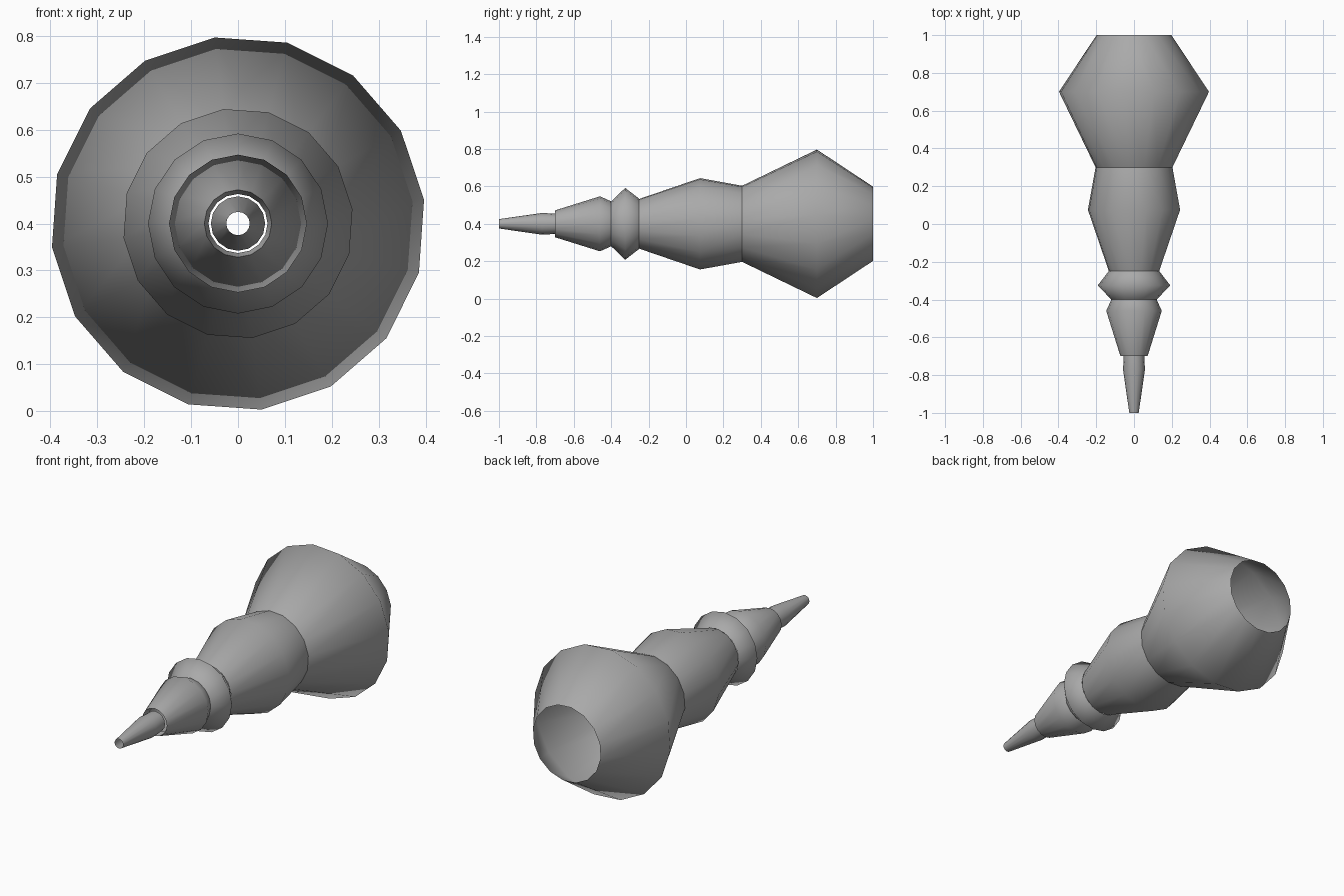
import bpy
import math

SIDES = 16
AXIS_HEIGHT = 0.4

cube = bpy.data.objects.get("Cube")
if cube:
    bpy.data.objects.remove(cube, do_unlink=True)

grey = bpy.data.materials.new("plain_grey")
grey.use_nodes = True
grey.diffuse_color = (0.4, 0.4, 0.4, 1)
grey.node_tree.nodes["Principled BSDF"].inputs["Base Color"].default_value = (0.4, 0.4, 0.4, 1)


def turned_tube(name, profile, twist=0.0):
    """Open smooth tube along y; profile lists (y, radius) from front to back."""
    verts, faces = [], []
    for y, r in profile:
        for i in range(SIDES):
            a = math.radians(twist) + math.tau * i / SIDES
            verts.append((r * math.cos(a), y, AXIS_HEIGHT + r * math.sin(a)))
    for ring in range(len(profile) - 1):
        for i in range(SIDES):
            j = (i + 1) % SIDES
            a, b = ring * SIDES, (ring + 1) * SIDES
            faces.append((a + i, a + j, b + j, b + i))
    mesh = bpy.data.meshes.new(name)
    mesh.from_pydata(verts, [], faces)
    mesh.materials.append(grey)
    for p in mesh.polygons:
        p.use_smooth = True
    mesh.update()
    obj = bpy.data.objects.new(name, mesh)
    bpy.context.collection.objects.link(obj)
    return obj


# Narrow tip and the flared nozzle behind it
turned_tube("tip", [(-1, 0.025), (-0.77, 0.058), (-0.69, 0.054)])
turned_tube("nozzle", [(-0.7, 0.072), (-0.46, 0.147), (-0.4, 0.12)])

# Small inward lip at the mouth of the nozzle
turned_tube("nozzle_lip", [(-0.7, 0.072), (-0.66, 0.063)])

# Ridged collar, barrel and large open bulb
turned_tube("collar", [(-0.4, 0.12), (-0.325, 0.192), (-0.25, 0.134)])
turned_tube("barrel", [(-0.25, 0.134), (0.075, 0.246), (0.3, 0.205)], twist=7.2)
turned_tube("bulb", [(0.3, 0.205), (0.7, 0.4), (1, 0.2)], twist=7.2)
